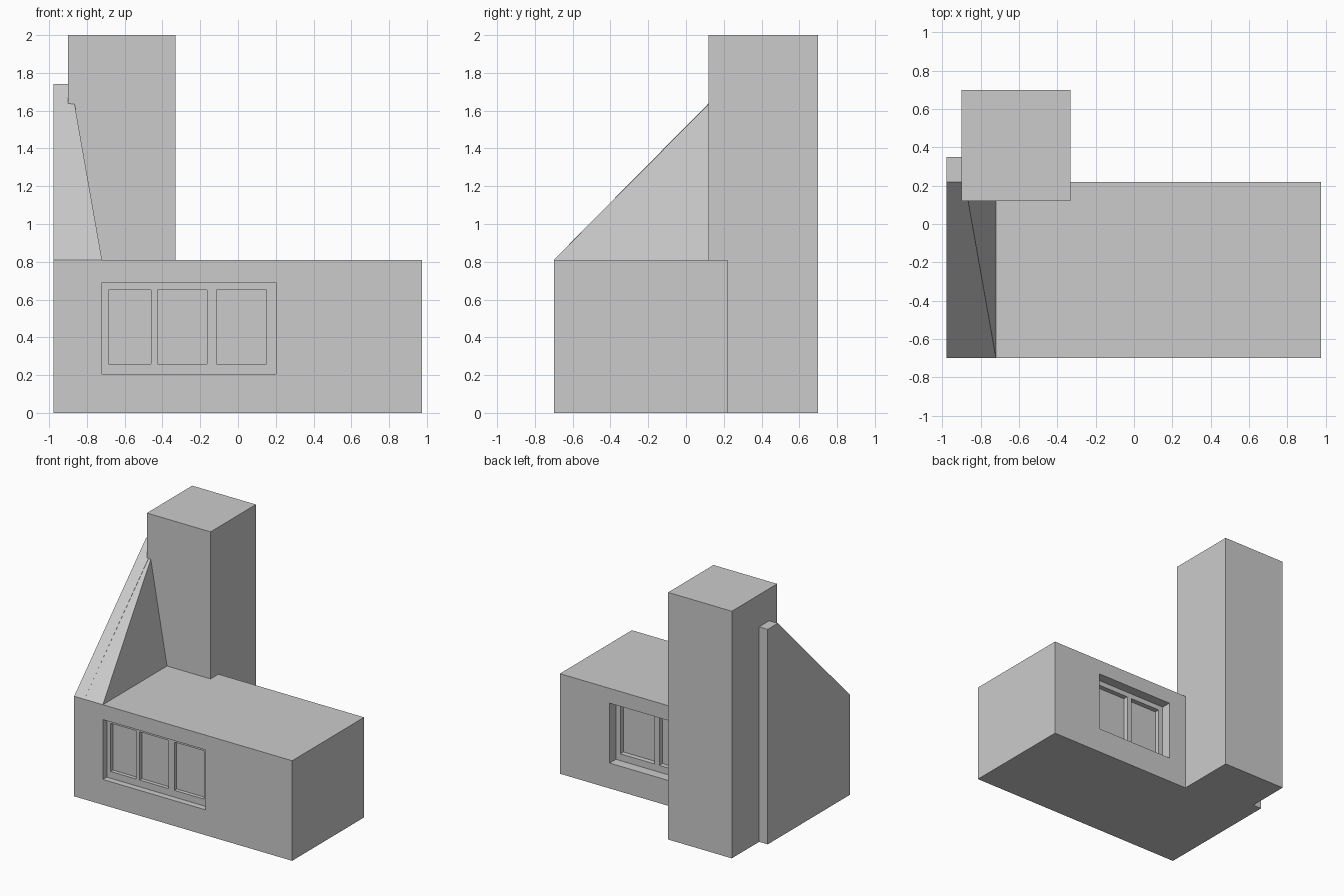
import bpy, bmesh
from mathutils import Vector

if "Cube" in bpy.data.objects:
    bpy.data.objects.remove(bpy.data.objects["Cube"])


def make_object(name, bm):
    bmesh.ops.recalc_face_normals(bm, faces=bm.faces)
    mesh = bpy.data.meshes.new(name)
    bm.to_mesh(mesh)
    bm.free()
    obj = bpy.data.objects.new(name, mesh)
    bpy.context.collection.objects.link(obj)
    return obj


def box(name, x, y, z):
    bm = bmesh.new()
    bmesh.ops.create_cube(bm, size=1)
    for v in bm.verts:
        v.co = Vector([(lo + hi) / 2 + c * (hi - lo)
                       for c, (lo, hi) in zip(v.co, (x, y, z))])
    return make_object(name, bm)


def cut(target, x, y, z):
    cutter = box("cutter", x, y, z)
    cutter.hide_render = True
    mod = target.modifiers.new("cut", 'BOOLEAN')
    mod.operation = 'DIFFERENCE'
    mod.solver = 'EXACT'
    mod.object = cutter
    bpy.context.view_layer.objects.active = target
    bpy.ops.object.modifier_apply(modifier=mod.name)
    bpy.data.objects.remove(cutter)


def window(target, x, panes, wall_y, inward, depth, pane_depth):
    # shallow recess with deeper panes behind it
    def span(d):
        return sorted((wall_y - inward * 0.05, wall_y + inward * d))
    cut(target, x, span(depth), (0.205, 0.69))
    for p in panes:
        cut(target, p, span(depth + pane_depth), (0.26, 0.65))


# main hall with a window in the front and back walls
hall = box("hall", (-0.975, 0.975), (-0.70, 0.22), (0, 0.81))
window(hall, (-0.72, 0.20),
       [(-0.685, -0.46), (-0.425, -0.165), (-0.115, 0.15)], -0.70, 1, 0.05, 0.03)
window(hall, (-0.17, 0.53),
       [(-0.13, 0.14), (0.185, 0.49)], 0.22, -1, 0.08, 0.04)

# tall tower
box("tower", (-0.90, -0.33), (0.12, 0.70), (0, 2.0))

# sloped side wall
bm = bmesh.new()
profile = [(-0.70, 0), (0.35, 0), (0.35, 1.74), (0.22, 1.74), (-0.70, 0.81)]
face = bm.faces.new([bm.verts.new((-0.977, y, z)) for y, z in profile])
ext = bmesh.ops.extrude_face_region(bm, geom=[face])
for v in ext["geom"]:
    if isinstance(v, bmesh.types.BMVert):
        # the part behind the tower front is flush with the tower side
        v.co.x = -0.885
make_object("side_wall", bm)

# tapered buttress leaning on the side wall
bm = bmesh.new()
for co in [(-0.885, -0.70, 0.81), (-0.72, -0.70, 0.81), (-0.72, 0.12, 0.81),
           (-0.865, 0.12, 1.635), (-0.885, 0.12, 1.635), (-0.885, 0.12, 0.81)]:
    bm.verts.new(co)
bmesh.ops.convex_hull(bm, input=bm.verts)
make_object("buttress", bm)
